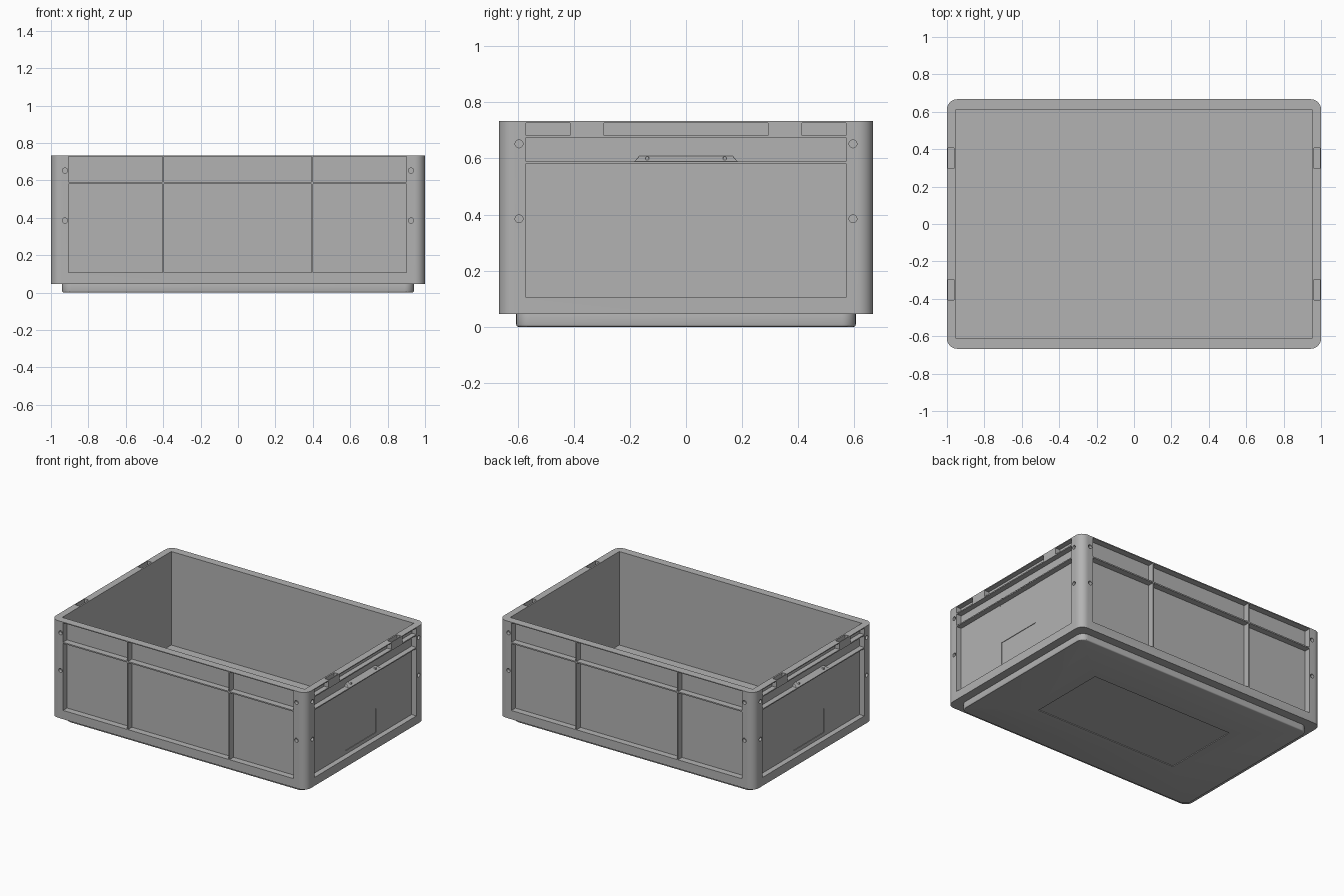
import bpy, bmesh, math
from mathutils import Matrix, Vector

if "Cube" in bpy.data.objects:
    bpy.data.objects.remove(bpy.data.objects["Cube"])

grey = bpy.data.materials.new("light grey plastic")
grey.use_nodes = True
colour = (0.45, 0.45, 0.45, 1)
grey.diffuse_color = colour
grey.node_tree.nodes["Principled BSDF"].inputs["Base Color"].default_value = colour


def make(name, bm):
    bmesh.ops.recalc_face_normals(bm, faces=bm.faces)
    mesh = bpy.data.meshes.new(name)
    bm.to_mesh(mesh)
    bm.free()
    mesh.materials.append(grey)
    ob = bpy.data.objects.new(name, mesh)
    bpy.context.collection.objects.link(ob)
    return ob


def hull(name, points):
    bm = bmesh.new()
    for p in points:
        bm.verts.new(p)
    bmesh.ops.convex_hull(bm, input=bm.verts)
    bmesh.ops.dissolve_limit(bm, angle_limit=0.01, verts=bm.verts, edges=bm.edges)
    return make(name, bm)


def box(name, x, y, z):
    return hull(name, [(a, b, c) for a in x for b in y for c in z])


def rounded_block(name, hx, hy, z0, z1, r, steps=8):
    bm = bmesh.new()
    ring = []
    for i, (sx, sy) in enumerate([(1, 1), (-1, 1), (-1, -1), (1, -1)]):
        for k in range(steps + 1):
            a = (i + k / steps) * math.pi / 2
            ring.append(bm.verts.new((sx * (hx - r) + r * math.cos(a),
                                      sy * (hy - r) + r * math.sin(a), z0)))
    face = bm.faces.new(ring)
    top = bmesh.ops.extrude_face_region(bm, geom=[face])
    verts = [g for g in top["geom"] if isinstance(g, bmesh.types.BMVert)]
    bmesh.ops.translate(bm, vec=(0, 0, z1 - z0), verts=verts)
    return make(name, bm)


def pin(name, centre, axis, radius, depth):
    bm = bmesh.new()
    turn = Vector((0, 0, 1)).rotation_difference(Vector(axis)).to_matrix().to_4x4()
    bmesh.ops.create_cone(bm, cap_ends=True, segments=24, radius1=radius, radius2=radius,
                          depth=depth, matrix=Matrix.Translation(centre) @ turn)
    return make(name, bm)


def grip(name, s, drop, outer):
    # sloping slab, high at the wall and low at the outer edge
    low, high = 0.588 - drop, 0.61 - drop
    return hull(name, [(s * x, y, z) for x, w, z in
                       [(0.96, 0.185, low - 0.006), (outer, 0.185, low - 0.006),
                        (outer, 0.185, low), (0.96, 0.165, high)]
                       for y in (-w, w)])


def carve(target, cutters):
    for c in cutters:
        c.hide_render = True
        mod = target.modifiers.new("cut", "BOOLEAN")
        mod.operation = "DIFFERENCE"
        mod.solver = "EXACT"
        mod.object = c
    bpy.context.view_layer.update()
    graph = bpy.context.evaluated_depsgraph_get()
    mesh = bpy.data.meshes.new_from_object(target.evaluated_get(graph))
    target.modifiers.clear()
    target.data = mesh
    for c in cutters:
        bpy.data.objects.remove(c)


def smooth(ob):
    bpy.ops.object.select_all(action="DESELECT")
    ob.select_set(True)
    bpy.context.view_layer.objects.active = ob
    bpy.ops.object.shade_smooth_by_angle()


# Crate body with open cavity
body = rounded_block("crate_body", 1, 0.667, 0.045, 0.733, 0.055)
cuts = [box("cavity", (-0.951, 0.951), (-0.611, 0.611), (0.07, 0.9))]
finish = [body]

for s in (-1, 1):
    # Panels of the long sides, split by two ribs and a ledge
    for x in [(-0.905, -0.404), (-0.396, 0.392), (0.4, 0.902)]:
        for z in [(0.107, 0.581), (0.59, 0.727)]:
            cuts.append(box("long_panel", x, (s * 0.622, s * 0.8), z))

    # Panels of the short sides
    for z in [(0.105, 0.582), (0.59, 0.674)]:
        cuts.append(box("end_panel", (s * 0.962, s * 1.1), (-0.57, 0.57), z))

    # Rim pockets and top slots of the short sides
    for y in [(-0.57, -0.413), (-0.293, 0.293), (0.413, 0.57)]:
        cuts.append(box("rim_pocket", (s * 0.965, s * 1.1), y, (0.682, 0.727)))
    for t in (-1, 1):
        cuts.append(box("rim_slot", (s * 0.962, s * 0.994), (t * 0.297, t * 0.406), (0.682, 0.9)))

    # Corner holes
    for t in (-1, 1):
        for z in (0.385, 0.652):
            cuts.append(pin("hole", (s * 0.925, t * 0.667, z), (0, 1, 0), 0.014, 0.05))
            cuts.append(pin("hole", (s, t * 0.595, z), (1, 0, 0), 0.014, 0.05))

    # Hollow under the grip and shallow label field
    cuts.append(grip("grip_hollow", s, 0.01, 1.02))
    cuts.append(box("label_field", (s * 0.958, s * 0.98), (-0.17, 0.17), (0.13, 0.3)))

carve(body, cuts)

# Grips with two small studs
for s, side in ((1, "left"), (-1, "right")):
    finish.append(grip(side + "_grip", s, 0, 0.998))
    for t in (-1, 1):
        finish.append(pin(side + "_grip_stud", (s * 0.976, t * 0.138, 0.6), (1, 0, 0), 0.007, 0.02))

# Stacking base with a shallow field underneath
base = rounded_block("stacking_base", 0.94, 0.605, 0, 0.055, 0.05)
bevel = base.modifiers.new("soft_edge", "BEVEL")
bevel.width = 0.008
bevel.segments = 3
carve(base, [box("base_field", (-0.56, 0.56), (-0.28, 0.28), (-0.1, 0.005))])
finish.append(base)

for ob in finish:
    smooth(ob)
